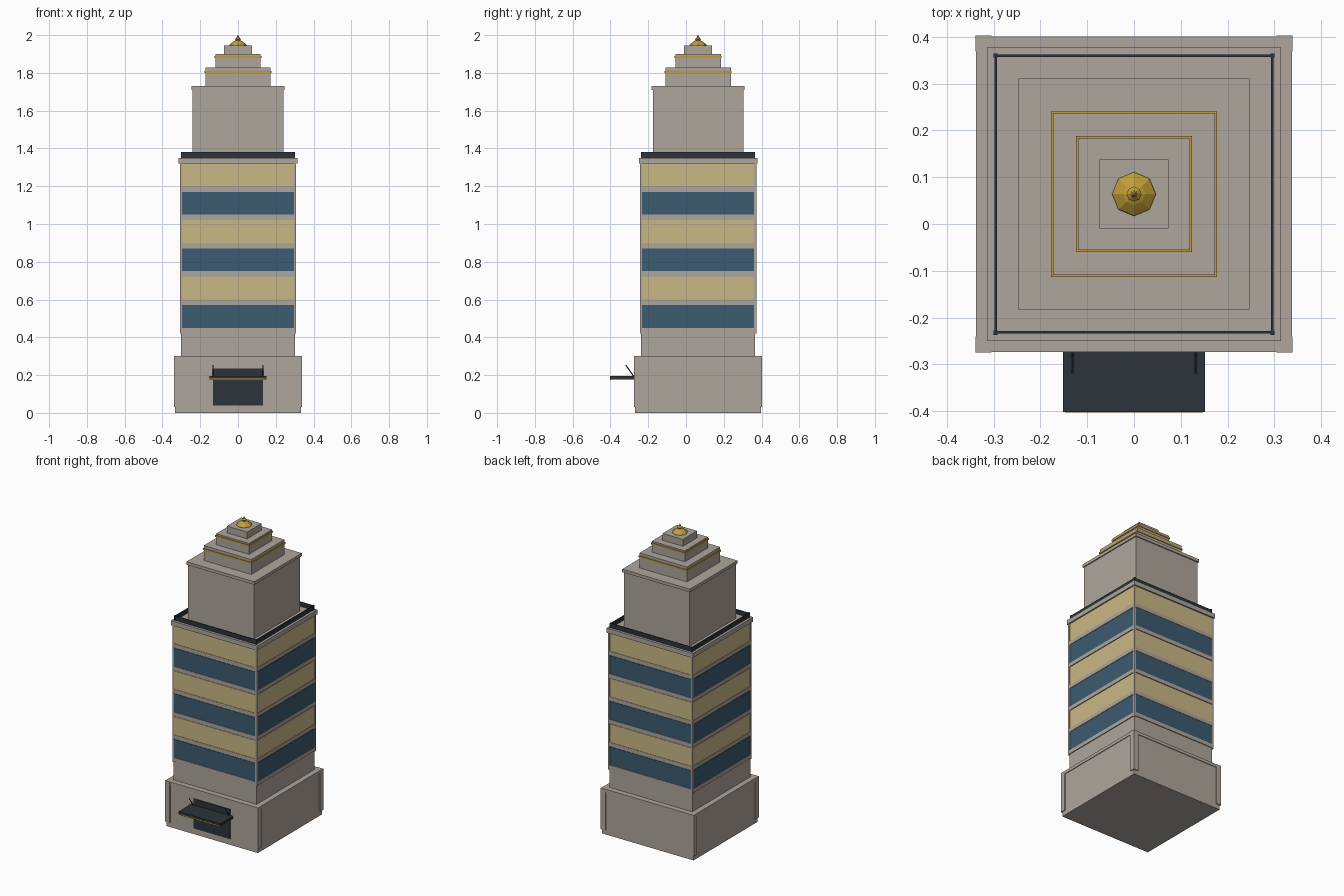
import bpy
import bmesh
import math
from mathutils import Vector

if "Cube" in bpy.data.objects:
    bpy.data.objects.remove(bpy.data.objects["Cube"], do_unlink=True)

CY = 0.064  # tower axis in y


def material(name, rgb):
    m = bpy.data.materials.new(name)
    m.use_nodes = True
    m.diffuse_color = (*rgb, 1)
    m.node_tree.nodes["Principled BSDF"].inputs["Base Color"].default_value = (*rgb, 1)
    return m


stone = material("warm stone", (0.43, 0.38, 0.335))
blue = material("blue glass", (0.045, 0.105, 0.165))
tan = material("lit tan glass", (0.59, 0.48, 0.235))
dark = material("dark metal", (0.025, 0.034, 0.042))
gold = material("gold", (0.53, 0.34, 0.04))


def finish(name, bm, mat):
    bmesh.ops.recalc_face_normals(bm, faces=bm.faces)
    mesh = bpy.data.meshes.new(name)
    bm.to_mesh(mesh)
    bm.free()
    mesh.materials.append(mat)
    ob = bpy.data.objects.new(name, mesh)
    bpy.context.collection.objects.link(ob)
    return ob


def box(name, mat, x, y, z):
    """Box from (min, max) ranges."""
    bm = bmesh.new()
    bmesh.ops.create_cube(bm, size=1)
    for v in bm.verts:
        v.co = [r[0] if c < 0 else r[1] for c, r in zip(v.co, (x, y, z))]
    return finish(name, bm, mat)


def tier(name, mat, half, z0, z1):
    """Square slab centred on the tower axis."""
    return box(name, mat, (-half, half), (CY - half, CY + half), (z0, z1))


def corners(name, mat, half, width, z0, z1):
    """Four square posts whose outer faces lie at half."""
    mid = half - width / 2
    for side, sx in (("right", -1), ("left", 1)):
        for end, sy in (("front", -1), ("back", 1)):
            x, y, w = sx * mid, CY + sy * mid, width / 2
            box(f"{name}_{end}_{side}", mat, (x - w, x + w), (y - w, y + w), (z0, z1))


# Base with corner piers and cap
tier("base", stone, 0.333, 0, 0.29)
corners("base_pier", stone, 0.339, 0.034, 0.03, 0.3)
tier("base_cap", stone, 0.3375, 0.28, 0.3)

# Shaft with alternating window bands, ledges and corner strips
tier("shaft", stone, 0.302, 0.3, 1.33)
corners("shaft_corner", stone, 0.308, 0.012, 0.42, 1.33)
for i in range(6):
    z = 0.45 + 0.15 * i
    tier(f"window_band_{i + 1}", tan if i % 2 else blue, 0.305, z, z + 0.12)
    tier(f"ledge_{i + 1}", stone, 0.3075, z - 0.025, z)
tier("shaft_cornice", stone, 0.314, 1.32, 1.35)

# Roof parapet: four thin walls and corner posts
H, T = 0.298, 0.005
for side, s in (("right", -1), ("left", 1)):
    xs = sorted((s * H, s * (H - T)))
    box(f"parapet_{side}", dark, xs, (CY - H, CY + H), (1.35, 1.38))
for end, s in (("front", -1), ("back", 1)):
    ys = sorted((CY + s * H, CY + s * (H - T)))
    box(f"parapet_{end}", dark, (-H, H), ys, (1.35, 1.38))
corners("parapet_post", dark, 0.301, 0.009, 1.35, 1.382)

# Stepped crown
tier("upper_block", stone, 0.24, 1.35, 1.715)
tier("upper_block_cap", stone, 0.247, 1.71, 1.73)
tier("crown_lower", stone, 0.173, 1.73, 1.828)
tier("crown_lower_trim", gold, 0.177, 1.799, 1.81)
tier("crown_middle", stone, 0.12, 1.828, 1.9)
tier("crown_middle_trim", gold, 0.124, 1.88, 1.89)
tier("crown_upper", stone, 0.074, 1.9, 1.945)

# Eight-sided finial
bm = bmesh.new()
rings = []
for r, z in ((0.047, 1.945), (0.045, 1.95), (0.024, 1.966), (0.012, 1.972),
             (0.016, 1.979), (0.008, 1.986), (0.002, 2.0)):
    rings.append([bm.verts.new((r * math.cos(a * math.pi / 4),
                                CY + r * math.sin(a * math.pi / 4), z)) for a in range(8)])
for lo, hi in zip(rings, rings[1:]):
    for a in range(8):
        b = (a + 1) % 8
        bm.faces.new((lo[a], lo[b], hi[b], hi[a]))
bm.faces.new(rings[0])
bm.faces.new(rings[-1])
finish("finial", bm, gold)

# Entrance door and canopy
box("door", dark, (-0.132, 0.132), (-0.274, -0.26), (0.04, 0.235))
box("canopy", dark, (-0.152, 0.152), (-0.402, -0.268), (0.178, 0.195))
box("canopy_trim", gold, (-0.148, 0.148), (-0.403, -0.398), (0.174, 0.181))

# Canopy stay rods
for side, s in (("right", -1), ("left", 1)):
    low, high = Vector((s * 0.132, -0.275, 0.19)), Vector((s * 0.132, -0.318, 0.253))
    bm = bmesh.new()
    bmesh.ops.create_cone(bm, segments=6, radius1=0.003, radius2=0.003,
                          depth=(high - low).length, cap_ends=True)
    rod = finish(f"canopy_rod_{side}", bm, dark)
    rod.location = (low + high) / 2
    rod.rotation_euler = (high - low).to_track_quat("Z", "Y").to_euler()
